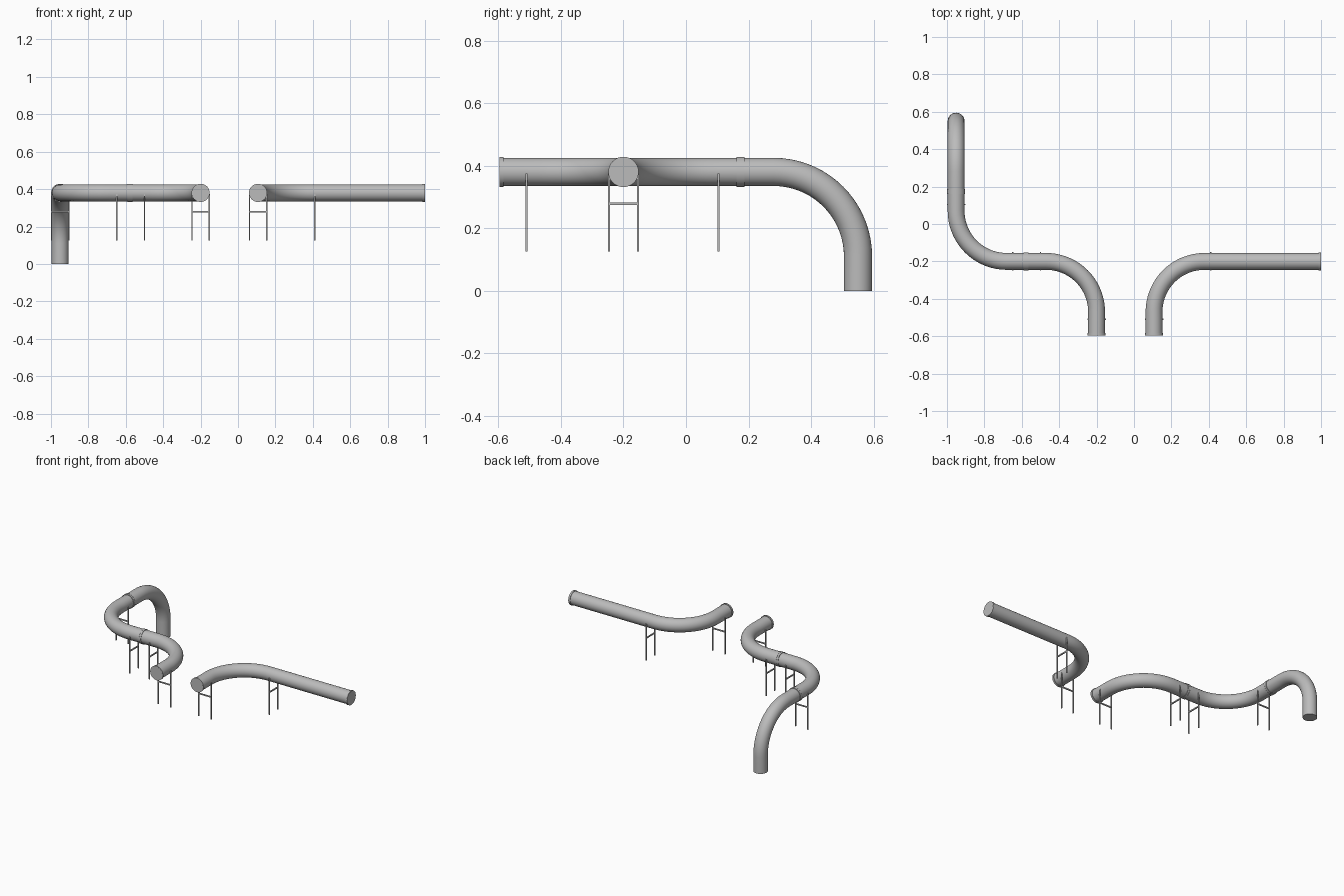
import bpy, bmesh, math
from mathutils import Vector, Matrix

cube = bpy.data.objects.get("Cube")
if cube:
    bpy.data.objects.remove(cube, do_unlink=True)

steel = bpy.data.materials.new("grey steel")
steel.use_nodes = True
steel.diffuse_color = (0.5, 0.5, 0.5, 1)
steel.node_tree.nodes["Principled BSDF"].inputs["Base Color"].default_value = (0.5, 0.5, 0.5, 1)

AXIS = 0.38      # height of the pipe centre line
RADIUS = 0.045
BEND = 0.27
SIDES = 32
STEPS = 18


def finish(bm, name, smooth=True):
    bmesh.ops.recalc_face_normals(bm, faces=bm.faces)
    mesh = bpy.data.meshes.new(name)
    bm.to_mesh(mesh)
    bm.free()
    mesh.materials.append(steel)
    obj = bpy.data.objects.new(name, mesh)
    bpy.context.collection.objects.link(obj)
    if smooth:
        bpy.ops.object.select_all(action='DESELECT')
        obj.select_set(True)
        bpy.context.view_layer.objects.active = obj
        bpy.ops.object.shade_smooth_by_angle(angle=math.radians(35))
    return obj


def bent_pipe(name, start, corner, end):
    """Round pipe running start -> corner -> end with a rounded corner."""
    start, corner, end = Vector(start), Vector(corner), Vector(end)
    d1, d2 = (corner - start).normalized(), (end - corner).normalized()
    up = d1.cross(d2)
    centre = corner - d1 * BEND + d2 * BEND
    path = [(start, d1)]
    for i in range(STEPS + 1):
        a = math.pi / 2 * i / STEPS
        path.append((centre + (d1 * math.sin(a) - d2 * math.cos(a)) * BEND,
                     d1 * math.cos(a) + d2 * math.sin(a)))
    path.append((end, d2))
    bm = bmesh.new()
    rings = []
    for point, tangent in path:
        side = tangent.cross(up)
        rings.append([bm.verts.new(point + (side * math.cos(t) + up * math.sin(t)) * RADIUS)
                      for t in (math.tau * k / SIDES for k in range(SIDES))])
    for a, b in zip(rings, rings[1:]):
        for k in range(SIDES):
            n = (k + 1) % SIDES
            bm.faces.new((a[k], a[n], b[n], b[k]))
    bm.faces.new(rings[0])
    bm.faces.new(rings[-1])
    return finish(bm, name)


def flange(name, x, y, along):
    """Thin collar around the pipe, its axis along x or y."""
    turn = Matrix.Rotation(math.pi / 2, 4, 'Y' if along == 'x' else 'X')
    bm = bmesh.new()
    bmesh.ops.create_cone(bm, cap_ends=True, segments=SIDES, radius1=0.0485,
                          radius2=0.0485, depth=0.0125,
                          matrix=Matrix.Translation((x, y, AXIS)) @ turn)
    finish(bm, name)


def support(name, x, y, along):
    """H-shaped stand: two legs beside the pipe and a crossbar below it."""
    turn = Matrix.Rotation(math.pi / 2 if along == 'x' else 0, 4, 'Z')
    place = Matrix.Translation((x, y, 0)) @ turn
    bm = bmesh.new()

    def box(px, pz, sx, sz):
        bmesh.ops.create_cube(bm, size=1, matrix=place @ Matrix.Translation((px, 0, pz))
                              @ Matrix.Diagonal((sx, 0.007, sz, 1)))

    for s in (-1, 1):
        box(s * 0.0465, 0.25, 0.006, 0.25)
    box(0, 0.278, 0.09, 0.008)
    finish(bm, name, smooth=False)


# Pipe sections
BACK, MID, FRONT = 0.55, -0.2, -0.597
LEFT_X, INNER_X, OTHER_X = -0.951, -0.2, 0.107
JOINT_Y, JOINT_X = 0.174, -0.577
bent_pipe("down_pipe", (LEFT_X, JOINT_Y, AXIS), (LEFT_X, BACK, AXIS), (LEFT_X, BACK, 0))
bent_pipe("rear_elbow", (LEFT_X, JOINT_Y, AXIS), (LEFT_X, MID, AXIS), (JOINT_X, MID, AXIS))
bent_pipe("front_elbow", (JOINT_X, MID, AXIS), (INNER_X, MID, AXIS), (INNER_X, FRONT, AXIS))
bent_pipe("side_pipe", (OTHER_X, FRONT, AXIS), (OTHER_X, MID, AXIS), (1, MID, AXIS))

# Collars at the joints and open ends
HALF = 0.0067
for s in (-1, 1):
    flange("rear_joint_flange", LEFT_X, JOINT_Y + s * HALF, 'y')
    flange("middle_joint_flange", JOINT_X + s * HALF, MID, 'x')
for x in (INNER_X, OTHER_X):
    flange("front_end_flange", x, FRONT + HALF, 'y')
flange("side_end_flange", 1 - HALF, MID, 'x')

# Stands
for x, y, along in ((INNER_X, -0.51, 'y'), (OTHER_X, -0.51, 'y'), (LEFT_X, 0.104, 'y'),
                    (-0.648, MID, 'x'), (-0.5, MID, 'x'), (0.41, MID, 'x')):
    support("pipe_stand", x, y, along)
